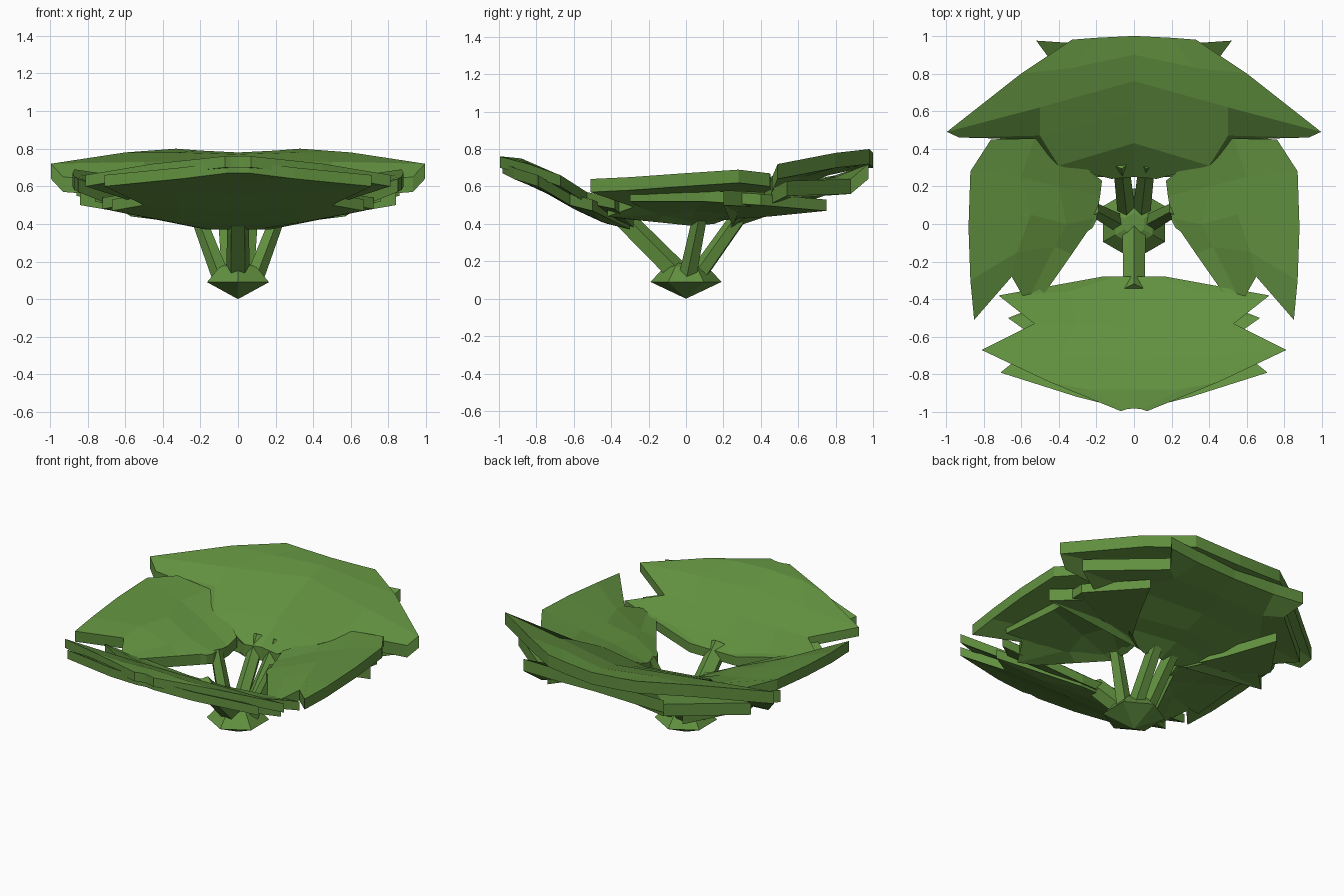
import bpy, bmesh, math
from mathutils import Vector

green = bpy.data.materials.new("leaf_green")
green.diffuse_color = (0.12, 0.28, 0.05, 1)


def finish(name, bm):
    bmesh.ops.remove_doubles(bm, verts=bm.verts, dist=0.0005)
    bmesh.ops.recalc_face_normals(bm, faces=bm.faces)
    me = bpy.data.meshes.new(name)
    bm.to_mesh(me)
    bm.free()
    ob = bpy.data.objects.new(name, me)
    me.materials.append(green)
    bpy.context.collection.objects.link(ob)
    return ob


def leaf(name, rows, thick, side=0):
    """Thick leaf slab from rows of points; side 0 mirrors across x, else +1 / -1."""
    if side == 0:
        rows = [[(-x, y, z) for x, y, z in r[:0:-1]] + list(r) for r in rows]
    else:
        rows = [[(x * side, y, z) for x, y, z in r] for r in rows]
    bm = bmesh.new()
    grid = [[bm.verts.new(p) for p in r] for r in rows]
    for a, b in zip(grid, grid[1:]):
        for i in range(len(a) - 1):
            bm.faces.new((a[i], a[i + 1], b[i + 1], b[i]))
    ret = bmesh.ops.extrude_face_region(bm, geom=bm.faces[:], use_keep_orig=True)
    low = [v for v in ret["geom"] if isinstance(v, bmesh.types.BMVert)]
    bmesh.ops.translate(bm, verts=low, vec=(0, 0, -thick))
    return finish(name, bm)


def stem(name, a, b, r1, r2):
    a, b = Vector(a), Vector(b)
    bm = bmesh.new()
    bmesh.ops.create_cone(bm, cap_ends=True, segments=5, radius1=r1, radius2=r2,
                          depth=(b - a).length)
    ob = finish(name, bm)
    ob.location = (a + b) / 2
    ob.rotation_euler = (b - a).to_track_quat('Z', 'Y').to_euler()


# Root hub: pointed below, hexagonal
bm = bmesh.new()
rings = []
for r, z in ((0.19, 0.09), (0.115, 0.17), (0.06, 0.19)):
    rings.append([bm.verts.new((r * math.sin(k * math.pi / 3), r * math.cos(k * math.pi / 3), z))
                  for k in range(6)])
tip = bm.verts.new((0, 0, 0))
for k in range(6):
    j = (k + 1) % 6
    bm.faces.new((tip, rings[0][j], rings[0][k]))
    for a, b in zip(rings, rings[1:]):
        bm.faces.new((a[k], a[j], b[j], b[k]))
bm.faces.new(rings[2])
finish("root_hub", bm)

# Stems
stem("front_stem", (0, -0.03, 0.12), (0, -0.36, 0.45), 0.065, 0.06)
for s, n in ((1, "right"), (-1, "left")):
    stem(n + "_stem", (s * 0.09, 0.01, 0.12), (s * 0.22, 0.08, 0.46), 0.05, 0.04)
    stem(n + "_back_stem", (s * 0.04, 0.06, 0.12), (s * 0.07, 0.33, 0.5), 0.05, 0.045)

# Back leaf, upper and lower layers
leaf("back_leaf", [
    [(0, .25, .47), (.12, .24, .46), (.2, .26, .47)],
    [(0, .43, .60), (.4, .31, .58), (.55, .45, .62)],
    [(0, .59, .67), (.5, .47, .66), (.93, .46, .65)],
    [(0, .76, .74), (.5, .62, .73), (.995, .49, .72)],
    [(0, .90, .77), (.33, .83, .78), (.6, .8, .78)],
    [(0, 1.0, .78), (.2, .99, .79), (.33, .98, .80)]], 0.08)
leaf("back_under_leaf", [
    [(0, .25, .46), (.1, .25, .46), (.2, .25, .47)],
    [(0, .40, .51), (.45, .28, .54), (.84, .2, .58)],
    [(0, .50, .55), (.4, .42, .55), (.62, .42, .57)],
    [(0, .65, .60), (.5, .58, .62), (.86, .54, .63)],
    [(0, .80, .66), (.35, .8, .65), (.45, .88, .64)],
    [(0, .95, .71), (.3, .96, .71), (.52, .975, .72)]], 0.08)

# Front leaf, upper and lower layers
leaf("front_leaf", [
    [(0, -.28, .44), (.1, -.28, .44), (.17, -.28, .44)],
    [(0, -.40, .49), (.35, -.36, .48), (.72, -.38, .54)],
    [(0, -.55, .57), (.3, -.54, .57), (.53, -.53, .57)],
    [(0, -.72, .68), (.4, -.70, .67), (.81, -.67, .66)],
    [(0, -.88, .75), (.25, -.88, .74), (.45, -.84, .72)],
    [(0, -.98, .76), (.04, -.985, .76), (.07, -.995, .76)]], 0.06)
leaf("front_under_leaf", [
    [(0, -.30, .43), (.1, -.30, .43), (.17, -.30, .43)],
    [(0, -.42, .46), (.35, -.45, .47), (.67, -.50, .53)],
    [(0, -.58, .53), (.3, -.60, .54), (.5, -.62, .56)],
    [(0, -.74, .62), (.35, -.75, .63), (.71, -.79, .66)],
    [(0, -.90, .70), (.2, -.91, .70), (.3, -.92, .70)],
    [(0, -.97, .73), (.03, -.975, .73), (.06, -.98, .73)]], 0.06)

# Side leaves, upper and lower layers on both sides
upper = [
    [(.17, .23, .50), (.4, .41, .59), (.53, .455, .64), (.76, .45, .67)],
    [(.18, .15, .47), (.4, .20, .56), (.6, .25, .62), (.87, .28, .69)],
    [(.20, .03, .46), (.36, .0, .53), (.55, .05, .60), (.88, -.02, .67)],
    [(.33, -.16, .48), (.42, -.12, .52), (.62, -.15, .60), (.87, -.30, .65)],
    [(.47, -.36, .50), (.57, -.42, .51), (.65, -.28, .56), (.85, -.51, .64)]]
lower = [
    [(.2, .20, .48), (.35, .45, .50), (.5, .75, .53)],
    [(.2, .10, .47), (.4, .25, .51), (.75, .40, .56)],
    [(.2, .02, .46), (.45, .05, .53), (.72, .10, .58)],
    [(.22, -.02, .46), (.4, -.15, .50), (.76, -.30, .58)]]
for s, n in ((1, "right"), (-1, "left")):
    leaf(n + "_leaf", upper, 0.07, s)
    leaf(n + "_under_leaf", lower, 0.06, s)
